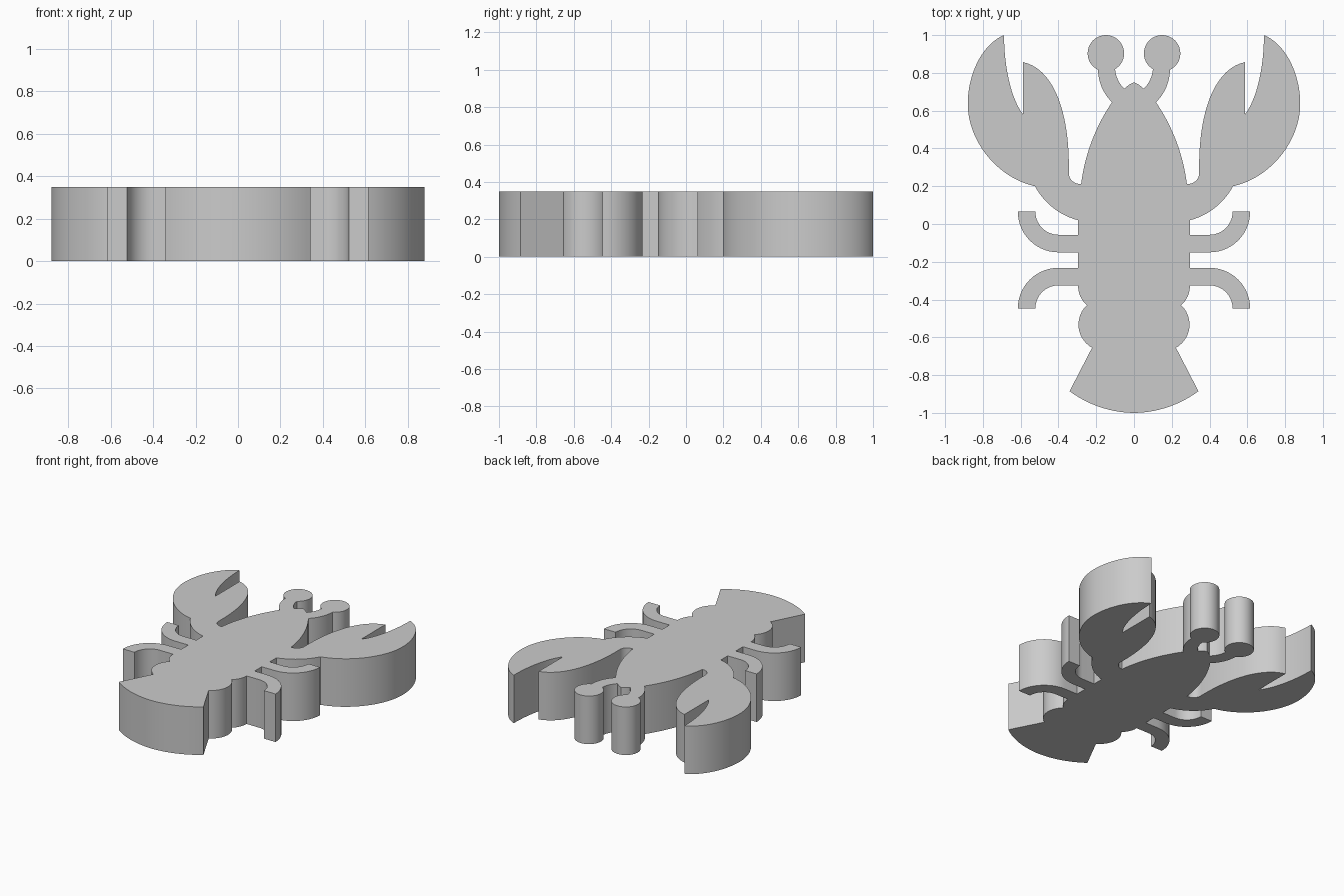
import bpy, bmesh, math
from mathutils import Vector

if "Cube" in bpy.data.objects:
    bpy.data.objects.remove(bpy.data.objects["Cube"])

HEIGHT = 0.35
path = []  # right half of the outline, from the head tip down to the tail


def line(*pts):
    path.extend(Vector(p) for p in pts)


def bezier(b, c, d, n=18):
    """Cubic curve from the last outline point to d."""
    a, b, c, d = path[-1].copy(), Vector(b), Vector(c), Vector(d)
    for i in range(1, n + 1):
        t = i / n
        s = 1 - t
        path.append(a * s**3 + b * 3 * s * s * t + c * 3 * s * t * t + d * t**3)


def arc(mid, end, n=14):
    """Circular arc from the last outline point through mid to end."""
    a, m, e = path[-1].copy(), Vector(mid), Vector(end)
    k = 2 * (a.x * (m.y - e.y) + m.x * (e.y - a.y) + e.x * (a.y - m.y))
    qa, qm, qe = a.length_squared, m.length_squared, e.length_squared
    c = Vector(((qa * (m.y - e.y) + qm * (e.y - a.y) + qe * (a.y - m.y)) / k,
                (qa * (e.x - m.x) + qm * (a.x - e.x) + qe * (m.x - a.x)) / k))
    r = (a - c).length
    ang = lambda p: math.atan2(p.y - c.y, p.x - c.x)
    full = 2 * math.pi
    a0 = ang(a)
    sweep, part = (ang(e) - a0) % full, (ang(m) - a0) % full
    if part > sweep:
        sweep -= full
    for i in range(1, n):
        t = a0 + sweep * i / n
        path.append(c + Vector((math.cos(t), math.sin(t))) * r)
    path.append(e)


# Head tip, eye stalk and round eye
line((0, 0.75))
arc((0.026, 0.737), (0.05, 0.715), 4)
arc((0.085, 0.763), (0.1, 0.82), 8)
arc((0.147, 1.0), (0.19, 0.816), 36)
arc((0.17, 0.722), (0.116, 0.645), 10)

# Side of the shell and the gap beside the arm
arc((0.225, 0.435), (0.28, 0.212), 18)
arc((0.327, 0.228), (0.345, 0.28), 8)

# Claw: inner finger, slot, outer finger, arm
bezier((0.34, 0.58), (0.42, 0.82), (0.587, 0.857))
line((0.587, 0.58))
bezier((0.65, 0.66), (0.688, 0.83), (0.688, 1.0))
bezier((0.81, 0.95), (0.885, 0.78), (0.88, 0.62))
bezier((0.87, 0.42), (0.71, 0.24), (0.524, 0.2))
arc((0.434, 0.09), (0.296, 0.02))

# Front leg, curled forward
q = math.sqrt(0.5)
line((0.296, -0.057), (0.4, -0.057))
arc((0.4 + 0.122 * q, 0.065 - 0.122 * q), (0.522, 0.065))
line((0.615, 0.065))
arc((0.4 + 0.215 * q, 0.065 - 0.215 * q), (0.4, -0.15))
line((0.296, -0.15))

# Rear leg, curled backward
line((0.296, -0.232), (0.4, -0.232))
arc((0.4 + 0.215 * q, -0.447 + 0.215 * q), (0.615, -0.447))
line((0.522, -0.447))
arc((0.4 + 0.122 * q, -0.447 + 0.122 * q), (0.4, -0.325))
line((0.296, -0.325))

# Abdomen segments and tail fan
arc((0.284, -0.384), (0.25, -0.43), 6)
arc((0.294, -0.53), (0.222, -0.655), 18)
line((0.341, -0.885))
arc((0.175, -0.971), (0, -1.0))

# Mirror the half outline and extrude it into one solid slab
outline = path + [Vector((-p.x, p.y)) for p in reversed(path[1:-1])]
bm = bmesh.new()
base = bm.faces.new([bm.verts.new((p.x, p.y, 0)) for p in outline])
top = bmesh.ops.extrude_face_region(bm, geom=[base], use_keep_orig=True)
bmesh.ops.translate(bm, vec=(0, 0, HEIGHT),
                    verts=[v for v in top["geom"] if isinstance(v, bmesh.types.BMVert)])
bmesh.ops.recalc_face_normals(bm, faces=bm.faces)
mesh = bpy.data.meshes.new("lobster_slab")
bm.to_mesh(mesh)
bm.free()

slab = bpy.data.objects.new("lobster_slab", mesh)
bpy.context.collection.objects.link(slab)
grey = bpy.data.materials.new("light grey")
grey.diffuse_color = (0.6, 0.6, 0.6, 1)
grey.use_nodes = True
grey.node_tree.nodes["Principled BSDF"].inputs["Base Color"].default_value = grey.diffuse_color
mesh.materials.append(grey)

bpy.context.view_layer.objects.active = slab
slab.select_set(True)
bpy.ops.object.shade_smooth_by_angle(angle=math.radians(30))
